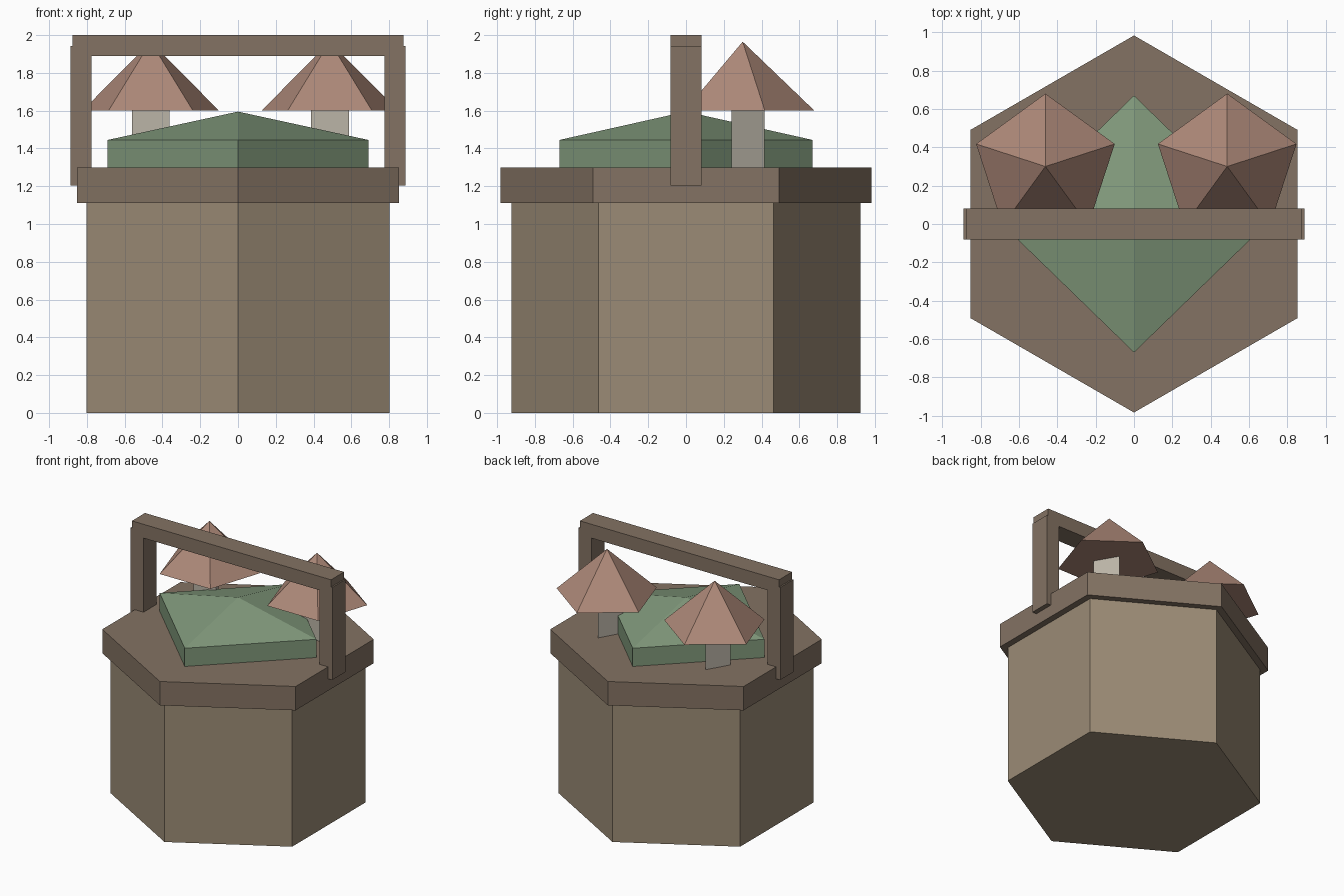
import bpy, bmesh
from math import pi
from mathutils import Matrix

if "Cube" in bpy.data.objects:
    bpy.data.objects.remove(bpy.data.objects["Cube"])


def material(name, rgb):
    m = bpy.data.materials.new(name)
    m.diffuse_color = (*rgb, 1)
    m.use_nodes = True
    m.node_tree.nodes["Principled BSDF"].inputs["Base Color"].default_value = m.diffuse_color
    return m


WICKER = material("wicker", (0.33, 0.26, 0.18))
WOOD = material("wood", (0.23, 0.17, 0.125))
GREEN = material("moss", (0.22, 0.32, 0.20))
CAP = material("cap", (0.42, 0.25, 0.19))
STEM = material("stem", (0.50, 0.46, 0.39))


def finish(bm, name, mat):
    bmesh.ops.recalc_face_normals(bm, faces=bm.faces)
    me = bpy.data.meshes.new(name)
    bm.to_mesh(me)
    bm.free()
    me.materials.append(mat)
    ob = bpy.data.objects.new(name, me)
    bpy.context.collection.objects.link(ob)
    return ob


def cone(name, sides, r1, r2, z0, z1, mat, x=0, y=0):
    """Prism or cone with one corner pointing to +y."""
    bm = bmesh.new()
    bmesh.ops.create_cone(bm, cap_ends=True, segments=sides, radius1=r1,
                          radius2=r2, depth=z1 - z0)
    # turn so the first corner points to +y whatever the starting angle
    v = bm.verts[:][0].co
    from_x = v.to_2d().angle_signed((1, 0)) if v.to_2d().length else 0
    bm.transform(Matrix.Translation((x, y, (z0 + z1) / 2))
                 @ Matrix.Rotation(pi / 2 + from_x, 4, 'Z'))
    bm.verts.ensure_lookup_table()
    top = max(p.co.y for p in bm.verts)
    if abs(top - y - max(r1, r2)) > 1e-3:
        bm.transform(Matrix.Translation((x, y, 0))
                     @ Matrix.Rotation(-2 * from_x, 4, 'Z')
                     @ Matrix.Translation((-x, -y, 0)))
    return finish(bm, name, mat)


def box(name, x0, x1, y0, y1, z0, z1, mat):
    bm = bmesh.new()
    bmesh.ops.create_cube(bm, size=1)
    bm.transform(Matrix.Translation(((x0 + x1) / 2, (y0 + y1) / 2, (z0 + z1) / 2))
                 @ Matrix.Diagonal((x1 - x0, y1 - y0, z1 - z0, 1)))
    return finish(bm, name, mat)


# Six-sided basket and its rim
cone("basket_body", 6, 0.925, 0.925, 0, 1.11, WICKER)
cone("basket_rim", 6, 0.983, 0.983, 1.11, 1.30, WOOD)

# Moss mound: diamond slab with a low pyramid top
bm = bmesh.new()
ring = [(0.69, 0), (0, 0.67), (-0.69, 0), (0, -0.67)]
low = [bm.verts.new((x, y, 1.30)) for x, y in ring]
high = [bm.verts.new((x, y, 1.445)) for x, y in ring]
apex = bm.verts.new((0, 0, 1.595))
bm.faces.new(low[::-1])
for i in range(4):
    j = (i + 1) % 4
    bm.faces.new((low[i], low[j], high[j], high[i]))
    bm.faces.new((high[i], high[j], apex))
finish(bm, "moss_mound", GREEN)

# Two mushrooms: three-sided stem, five-sided cap
for side, x in (("left", -0.462), ("right", 0.486)):
    cone(side + "_mushroom_stem", 3, 0.116, 0.116, 1.30, 1.62, STEM, x, 0.30)
    cone(side + "_mushroom_cap", 5, 0.38, 0, 1.60, 1.965, CAP, x, 0.30)

# Handle: two posts and a cross bar
for side, s in (("left", -1), ("right", 1)):
    a, b = sorted((s * 0.775, s * 0.888))
    box(side + "_handle_post", a, b, -0.082, 0.082, 1.205, 1.942, WOOD)
box("handle_bar", -0.877, 0.877, -0.082, 0.082, 1.89, 2.0, WOOD)
